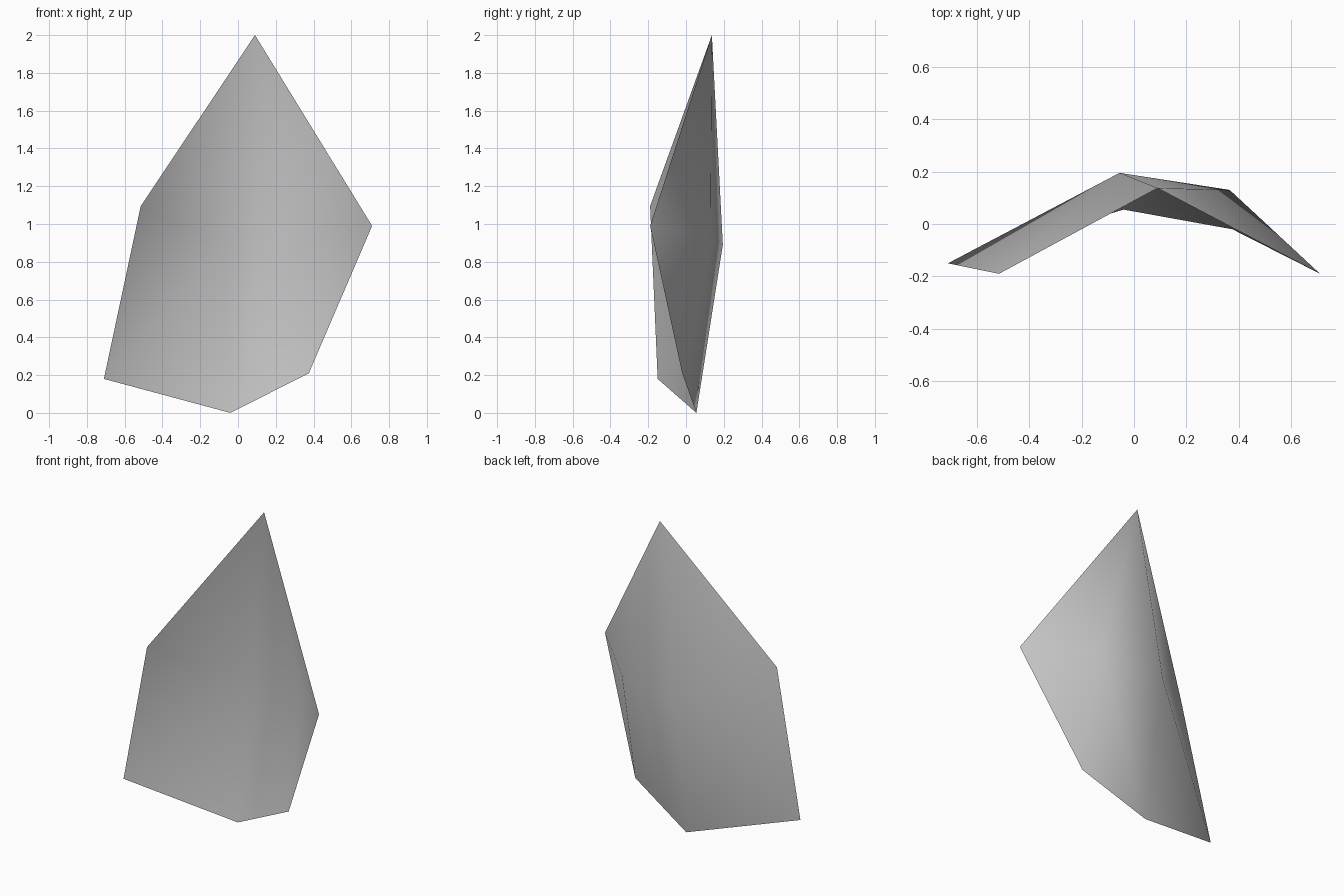
import bpy
import bmesh

default_cube = bpy.data.objects.get("Cube")
if default_cube:
    bpy.data.objects.remove(default_cube, do_unlink=True)

# Single plain grey surface
grey = bpy.data.materials.new("stone_grey")
grey.use_nodes = True
colour = (0.55, 0.55, 0.55, 1.0)
grey.diffuse_color = colour
grey.node_tree.nodes["Principled BSDF"].inputs["Base Color"].default_value = colour

# Corners of the bent shard: outer rim plus two raised points on its back
points = {
    "tip": (0.09, 0.137, 2.0),
    "right": (0.71, -0.19, 0.99),
    "low_right": (0.375, -0.02, 0.21),
    "base": (-0.04, 0.055, 0.0),
    "low_left": (-0.71, -0.15, 0.18),
    "left": (-0.515, -0.19, 1.095),
    "ridge_left": (-0.055, 0.195, 0.89),
    "ridge_right": (0.365, 0.13, 0.93),
}

bm = bmesh.new()
verts = {name: bm.verts.new(co) for name, co in points.items()}


def fan(centre, rim):
    """Triangles from one ridge point to each neighbouring pair on the rim."""
    for a, b in zip(rim, rim[1:]):
        face = bm.faces.new((verts[centre], verts[a], verts[b]))
        face.normal_update()
        if face.normal.y < 0:
            face.normal_flip()


# The two fans meet along the ridge
fan("ridge_left", ["ridge_right", "tip", "left", "low_left", "base", "ridge_right"])
fan("ridge_right", ["tip", "right", "low_right", "base"])

for face in bm.faces:
    face.smooth = True

mesh = bpy.data.meshes.new("shard")
bm.to_mesh(mesh)
bm.free()
mesh.materials.append(grey)
shard = bpy.data.objects.new("shard", mesh)
bpy.context.collection.objects.link(shard)
